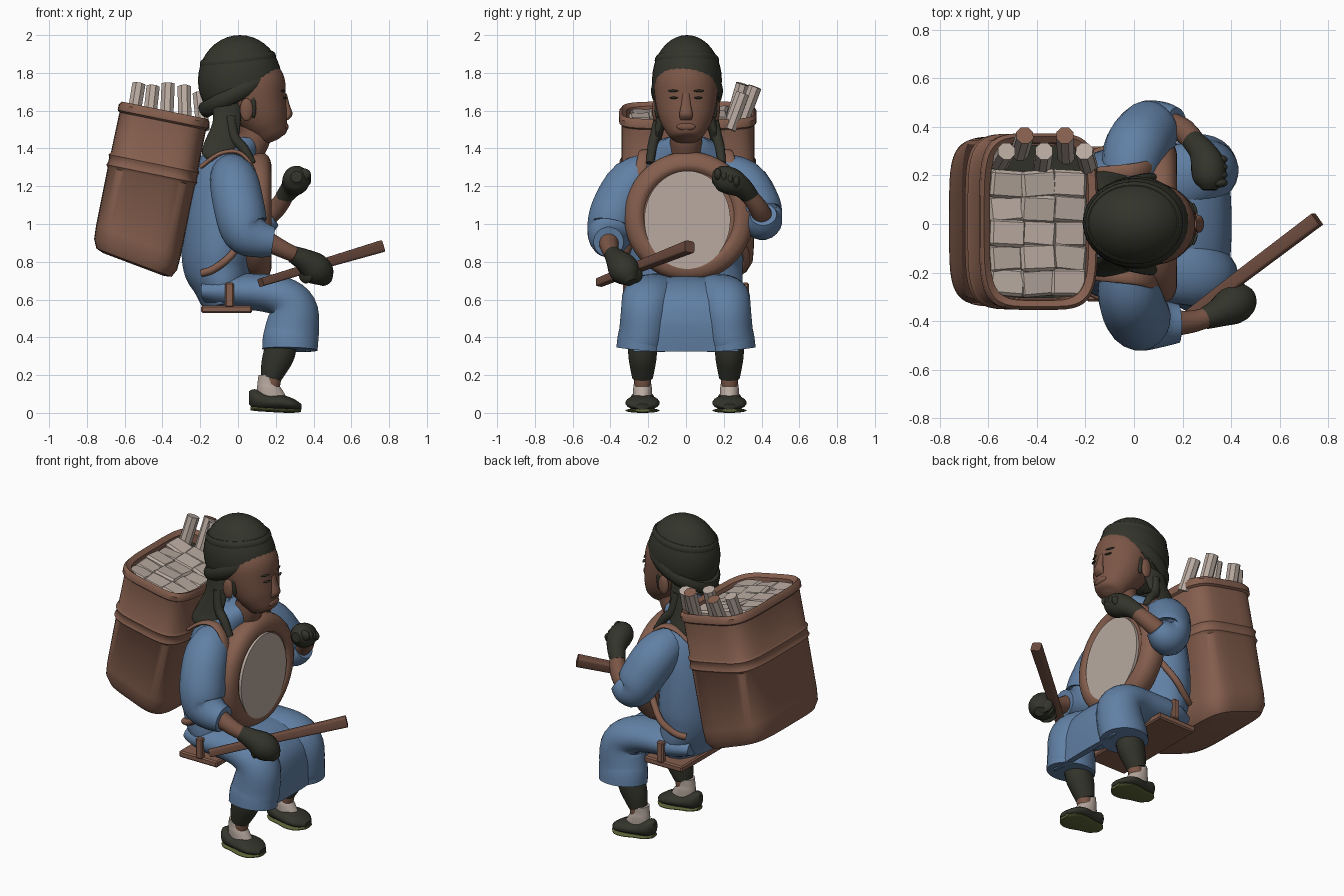
import bpy, bmesh, math, random
from mathutils import Vector, Matrix, Euler

random.seed(4)
if "Cube" in bpy.data.objects:
    bpy.data.objects.remove(bpy.data.objects["Cube"])


def material(name, r, g, b):
    m = bpy.data.materials.new(name)
    m.use_nodes = True
    m.diffuse_color = (r, g, b, 1)
    m.node_tree.nodes["Principled BSDF"].inputs["Base Color"].default_value = (r, g, b, 1)
    return m


SKIN = material("brown skin", .195, .092, .061)
LEATHER = material("basket brown", .235, .114, .076)
WOOD = material("dark wood", .15, .07, .048)
BLUE = material("blue cloth", .12, .217, .375)
DARK = material("dark cloth", .033, .034, .024)
PALE = material("pale wood and linen", .48, .4, .35)
SOLE = material("olive sole", .11, .125, .04)


def finish(name, mat, bm, matrix=None, angle=40):
    bmesh.ops.recalc_face_normals(bm, faces=bm.faces)
    mesh = bpy.data.meshes.new(name)
    bm.to_mesh(mesh)
    bm.free()
    mesh.materials.append(mat)
    ob = bpy.data.objects.new(name, mesh)
    bpy.context.collection.objects.link(ob)
    if matrix:
        ob.matrix_world = matrix
    bpy.ops.object.select_all(action='DESELECT')
    ob.select_set(True)
    bpy.context.view_layer.objects.active = ob
    bpy.ops.object.shade_smooth_by_angle(angle=math.radians(angle))
    return ob


def spline(rows, steps):
    """Smooth interpolation through rows of numbers."""
    rows = [Vector(r) for r in rows]
    out = []
    for i in range(len(rows) - 1):
        a, b = rows[max(i - 1, 0)], rows[i]
        c, d = rows[i + 1], rows[min(i + 2, len(rows) - 1)]
        for k in range(steps):
            t = k / steps
            out.append(b + (c - a) * (t / 2) + (a - b * 2.5 + c * 2 - d / 2) * t ** 2
                       + (b * 1.5 - a / 2 - c * 1.5 + d / 2) * t ** 3)
    return out + [rows[-1]]


def bridge(bm, p, q):
    for k in range(len(p)):
        n = (k + 1) % len(p)
        bm.faces.new((p[k], p[n], q[n], q[k]))


def loft(name, mat, rings, sides=20, steps=4, power=2, axis=None, matrix=None):
    """Skin over rings (x, y, z, radius across y, other radius)."""
    rings = spline(rings, steps)
    centres = [Vector(r[:3]) for r in rings]
    bm = bmesh.new()
    loops = []
    for i, r in enumerate(rings):
        t = axis or (centres[min(i + 1, len(rings) - 1)] - centres[max(i - 1, 0)]).normalized()
        u = Vector((0, 1, 0))
        u = (u - t * u.dot(t)).normalized()
        v = t.cross(u)
        loop = []
        for k in range(sides):
            a = math.tau * (k + .5) / sides
            c, s = math.cos(a), math.sin(a)
            c = math.copysign(abs(c) ** (2 / power), c)
            s = math.copysign(abs(s) ** (2 / power), s)
            loop.append(bm.verts.new(centres[i] + u * r[3] * c + v * r[4] * s))
        loops.append(loop)
    for p, q in zip(loops, loops[1:]):
        bridge(bm, p, q)
    bm.faces.new(loops[0])
    bm.faces.new(loops[-1])
    return finish(name, mat, bm, matrix)


def tube(name, mat, points, **kw):
    """Round limb through points (x, y, z, radius)."""
    return loft(name, mat, [(*p, p[3]) for p in points], **kw)


def ball(name, mat, loc, scale, rot=(0, 0, 0)):
    bm = bmesh.new()
    bmesh.ops.create_uvsphere(bm, u_segments=20, v_segments=12, radius=1)
    return finish(name, mat, bm, Matrix.LocRotScale(Vector(loc), Euler(rot), Vector(scale)))


def box(name, mat, loc, size, rot=(0, 0, 0), base=None):
    bm = bmesh.new()
    bmesh.ops.create_cube(bm, size=1)
    for v in bm.verts:
        v.co = Vector(c * s for c, s in zip(v.co, size))
    bmesh.ops.bevel(bm, geom=bm.edges[:], offset=min(size) * .2, segments=1, affect='EDGES')
    m = Matrix.LocRotScale(Vector(loc), Euler(rot), None)
    return finish(name, mat, bm, (base or Matrix()) @ m, 25)


def roll(name, mat, loc, size, thick, tilt):
    """Tilted elliptical cloth roll."""
    bm = bmesh.new()
    loops = []
    for i in range(32):
        a = math.tau * i / 32
        p = Vector((size[0] * math.cos(a), size[1] * math.sin(a), 0))
        loops.append([bm.verts.new(p + p.normalized() * thick * .7 * math.cos(b)
                                   + Vector((0, 0, thick * math.sin(b))))
                      for b in (math.tau * k / 10 for k in range(10))])
    for i in range(32):
        bridge(bm, loops[i - 1], loops[i])
    return finish(name, mat, bm, Matrix.LocRotScale(Vector(loc), Euler((0, tilt, 0)), None))


# Basket, leaning towards the back of the figure, with a slanted bottom
TILT = Matrix.Translation((-.55, .01, .8)) @ Matrix.Rotation(math.radians(11.5), 4, 'Y')
UP = Vector((0, 0, 1))
profile = [(-.025, .27, .17), (-.015, .32, .21), (.03, .345, .232), (.1, .35, .236), (.46, .35, .237),
           (.475, .362, .246), (.49, .356, .24), (.515, .356, .24), (.53, .362, .246), (.545, .352, .236),
           (.76, .352, .234), (.77, .364, .246), (.8, .364, .246), (.818, .35, .235),
           (.8, .325, .208), (.73, .32, .2)]
basket = loft("basket", LEATHER, [(0, 0, z, a, b) for z, a, b in profile],
              sides=48, steps=1, power=4.5, axis=UP, matrix=TILT)
for v in basket.data.vertices:
    if v.co.z < .2:
        v.co.z += .01 - v.co.x * .16
loft("basket_dark_filling", DARK, [(0, 0, z, .315, .2) for z in (.7, .75)],
     sides=48, steps=1, power=4.5, axis=UP, matrix=TILT)
for i in range(3):
    for j in range(5):
        box("firewood_block", PALE, (-.128 + i * .128, -.25 + j * .101, .762 + random.uniform(-.01, .01)),
            (.15, .115, .06), [random.uniform(-.12, .12) for _ in range(3)], TILT)

# Upright sticks along one side of the basket, some with brown tips
for i, x in enumerate((-.525, -.45, -.37, -.285, -.205)):
    outer = i % 2
    foot = (x - .04 + i * .015, .23 + .05 * outer, 1.5, .038)
    tip = (x, .3 + .065 * outer, 1.74 - (.05 if i == 4 else .015 * outer), .038)
    stick = tube("firewood_stick", PALE, [foot, tip], sides=8, steps=1)
    stick.data.materials.append(LEATHER)
    for f in stick.data.polygons:
        if outer and f.normal.z > .7:
            f.material_index = 1

# Torso, neck and head
loft("torso", BLUE, [(-.06, 0, .58, .27, .13), (-.08, 0, .68, .3, .16), (-.1, 0, .77, .3, .19),
                     (-.1, 0, .87, .31, .2), (-.1, 0, 1.05, .3, .19), (-.08, 0, 1.22, .28, .17),
                     (-.04, 0, 1.34, .24, .14), (.02, 0, 1.42, .15, .1), (.03, 0, 1.46, .09, .07)],
     sides=28)
tube("neck", SKIN, [(.05, 0, 1.38, .085), (.09, 0, 1.46, .085), (.09, 0, 1.55, .085)])
loft("head", SKIN, [(.185, 0, 1.437, .03, .035), (.178, 0, 1.455, .078, .078), (.165, 0, 1.5, .112, .102),
                    (.14, 0, 1.56, .142, .13), (.1, 0, 1.65, .163, .163), (.07, 0, 1.75, .165, .175),
                    (.04, 0, 1.85, .12, .13)], sides=28)
loft("nose", SKIN, [(.248, 0, 1.69, .018, .01), (.26, 0, 1.63, .026, .014),
                    (.267, 0, 1.58, .036, .022), (.255, 0, 1.55, .03, .01)], axis=UP)
ball("lips", SKIN, (.254, 0, 1.515), (.014, .05, .02))
for s in (1, -1):
    ball("eye", DARK, (.25, s * .065, 1.668), (.008, .024, .006), (0, 0, s * .35))
    ball("eyebrow", DARK, (.239, s * .068, 1.705), (.007, .03, .006), (0, 0, s * .35))
    ball("ear", SKIN, (.045, s * .162, 1.605), (.035, .018, .06))
    ball("sideburn", DARK, (.082, s * .152, 1.63), (.016, .016, .07))

# Wrapped cap, flattened along a slanted underside, with tails
bm = bmesh.new()
bmesh.ops.create_uvsphere(bm, u_segments=32, v_segments=20, radius=1)
for v in bm.verts:
    v.co = Vector((.01 + v.co.x * .222, .005 + v.co.y * .185, 1.76 + v.co.z * .24))
    v.co.z = max(v.co.z, 1.645 + .55 * v.co.x)
finish("cap", DARK, bm)
roll("cap_brim", DARK, (.01, .005, 1.705), (.21, .16), .045, -.5)
roll("cap_fold", DARK, (0, .005, 1.865), (.182, .15), .03, -.12)
for s in (1, -1):
    loft("cap_tail", DARK, [(-.06, s * .1, 1.64, .05, .08), (-.06, s * .135, 1.54, .032, .075),
                            (-.09, s * .165, 1.43, .03, .09), (-.11, s * .19, 1.37, .028, .08),
                            (-.12, s * .2, 1.33, .015, .03)], axis=UP)
    tube("cap_tie", DARK, [(-.04, s * .14, 1.57, .03), (-.02, s * .165, 1.46, .028),
                           (.03, s * .18, 1.4, .026), (.075, s * .19, 1.32, .022)], sides=10)

# Sleeves, forearms and gloves: one lowered, one raised
tube("lowered_sleeve", BLUE, [(-.04, -.14, 1.28, .1), (-.02, -.28, 1.22, .13), (.01, -.37, 1.07, .135),
                              (.04, -.4, .96, .125), (.11, -.41, .92, .1), (.185, -.41, .905, .08)])
tube("lowered_forearm", SKIN, [(.15, -.41, .91, .055), (.25, -.4, .86, .045), (.34, -.37, .82, .04)])
tube("lowered_glove", DARK, [(.29, -.39, .84, .045), (.35, -.365, .81, .06), (.405, -.335, .77, .08),
                             (.445, -.31, .73, .07), (.47, -.29, .69, .03)])
tube("raised_sleeve", BLUE, [(-.03, .14, 1.28, .1), (0, .29, 1.22, .13), (.05, .37, 1.1, .13),
                             (.08, .4, 1.03, .115), (.125, .41, 1.02, .095), (.175, .41, 1.05, .07)])
tube("raised_forearm", SKIN, [(.14, .41, 1.03, .055), (.21, .38, 1.09, .05), (.27, .31, 1.18, .042)])
tube("raised_glove", DARK, [(.24, .345, 1.14, .045), (.28, .3, 1.19, .055), (.305, .24, 1.225, .072),
                            (.31, .18, 1.245, .065), (.31, .14, 1.25, .03)])
for k in range(4):
    ball("lowered_finger", DARK, (.36 + k * .03, -.35 + k * .025, .73), (.022, .055, .045), (0, 0, .65))
    ball("raised_finger", DARK, (.35, .17 + k * .032, 1.262 - k * .012), (.036, .02, .032))

# Beating stick
loft("beating_stick", WOOD, [(.12, -.46, .69, .022, .022), (.45, -.21, .79, .028, .026),
                             (.755, .02, .88, .03, .032)], sides=16, steps=1, power=6)

# Drum with a rounded frame and flat skin
AXIS = Vector((1, 0, 0))
loft("drum_frame", LEATHER, [(x, .015, 1.04, r, r) for x, r in
     ((.03, .29), (.05, .325), (.09, .342), (.13, .34), (.16, .32), (.175, .285), (.175, .26), (.16, .24))],
     sides=48, steps=2, axis=AXIS)
loft("drum_skin", PALE, [(x, .007, 1.022, .228, .26) for x in (.16, .177)],
     sides=48, steps=1, axis=AXIS)

# Shoulder and waist straps
for s in (1, -1):
    loft("shoulder_strap", LEATHER, [(-.2, s * .2, 1.3, .03, .012), (-.1, s * .21, 1.37, .03, .012),
                                     (0, s * .22, 1.38, .03, .012), (.07, s * .235, 1.31, .03, .012),
                                     (.1, s * .25, 1.18, .03, .012), (.1, s * .26, 1.04, .03, .012)])
    tube("waist_strap", LEATHER, [(-.19, s * .27, .74, .02), (-.13, s * .3, .76, .02),
                                  (-.04, s * .32, .83, .02), (.06, s * .27, .96, .02)], sides=10)

# Wide trousers with a draped front panel
for s in (1, -1):
    loft("trouser_leg", BLUE, [(-.17, s * .13, .645, .14, .06), (-.06, s * .15, .645, .165, .09),
                               (.14, s * .175, .635, .15, .1), (.25, s * .2, .605, .14, .11),
                               (.295, s * .215, .54, .13, .13), (.285, s * .225, .43, .13, .145),
                               (.277, s * .235, .38, .13, .148), (.275, s * .24, .335, .13, .148)],
         sides=24)
loft("trouser_drape", BLUE, [(.02, 0, .665, .24, .065), (.2, 0, .65, .26, .065), (.32, 0, .59, .25, .05),
                             (.36, 0, .5, .26, .04), (.37, 0, .42, .27, .03), (.37, 0, .325, .28, .02)],
     sides=24)

# Lower legs and shoes
for s in (1, -1):
    y = s * .23
    loft("legging", DARK, [(.24, y, .42, .075, .08), (.22, y, .32, .077, .085),
                           (.195, y, .25, .068, .075), (.175, y, .185, .055, .055)])
    tube("ankle", SKIN, [(.185, y, .21, .045), (.182, y, .16, .044), (.17, y, .11, .04)])
    loft("sock", PALE, [(.15, y, .2, .046, .042), (.155, y, .16, .046, .052), (.165, y, .13, .05, .065),
                        (.18, y, .08, .05, .08)], axis=UP)
    loft("shoe", DARK, [(.058, y, .08, .025, .035), (.09, y, .073, .06, .053), (.16, y, .058, .074, .042),
                        (.23, y, .055, .09, .041), (.29, y, .045, .082, .032),
                        (.335, y, .033, .035, .015)], axis=AXIS)
    loft("shoe_sole", SOLE, [(.065, y, .024, .03, .01), (.1, y, .021, .062, .012), (.16, y, .017, .072, .012),
                             (.23, y, .013, .09, .012), (.29, y, .012, .083, .012),
                             (.333, y, .014, .04, .01)], axis=AXIS)
    box("seat_post", LEATHER, (-.045, s * .315, .625), (.045, .035, .13))

# Seat plank
box("seat_plank", LEATHER, (-.06, 0, .548), (.27, .64, .04))
